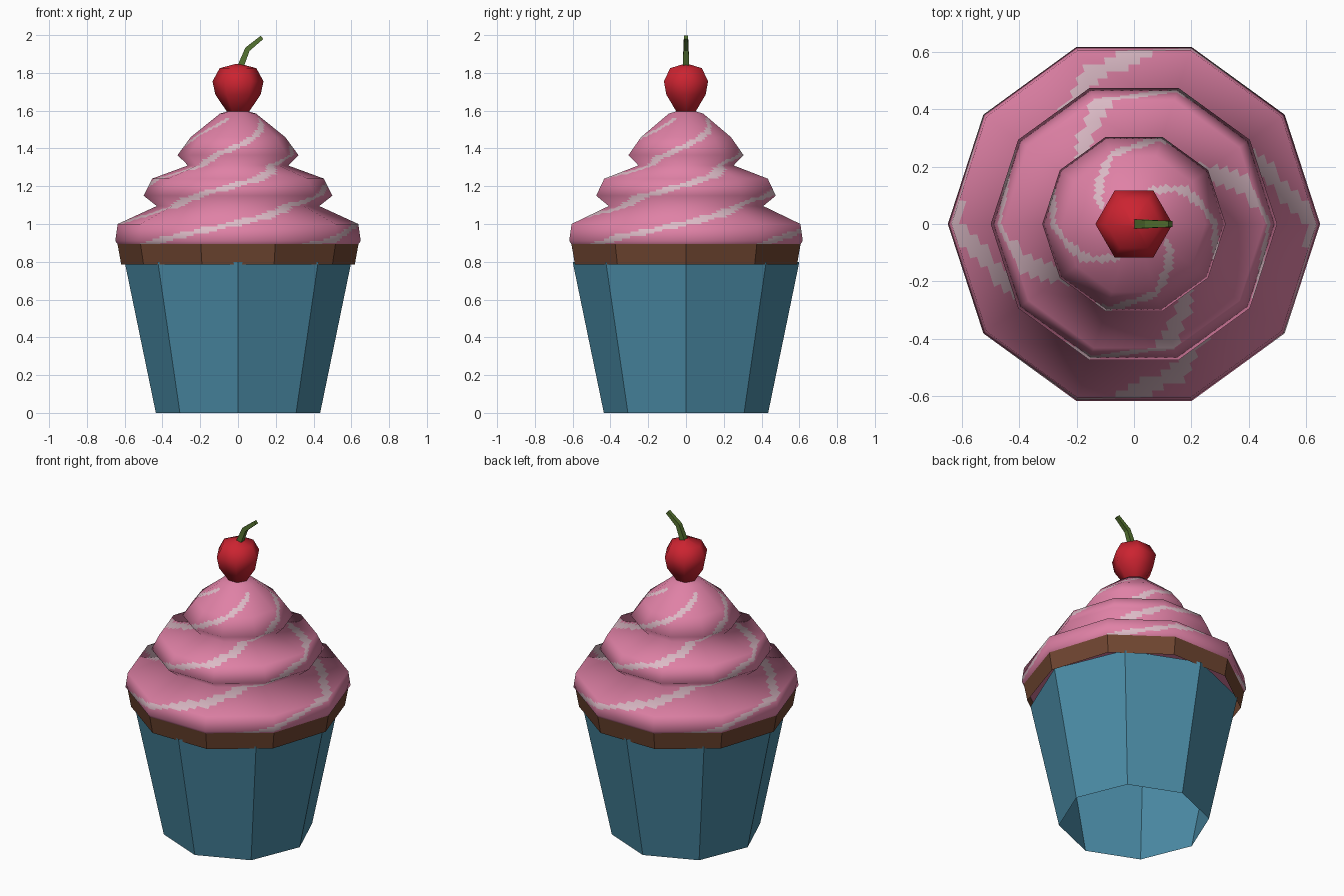
import bpy, bmesh, math
from mathutils import Vector

if "Cube" in bpy.data.objects:
    bpy.data.objects.remove(bpy.data.objects["Cube"])


def material(name, rgb):
    m = bpy.data.materials.new(name)
    m.diffuse_color = (*rgb, 1)
    m.use_nodes = True
    m.node_tree.nodes["Principled BSDF"].inputs["Base Color"].default_value = m.diffuse_color
    return m


BLUE = material("wrapper blue", (0.07, 0.26, 0.38))
BROWN = material("cake brown", (0.16, 0.06, 0.03))
PINK = material("frosting pink", (0.74, 0.22, 0.38))
PALE = material("pale streak", (0.72, 0.50, 0.57))
RED = material("cherry red", (0.60, 0.017, 0.03))
GREEN = material("stem green", (0.09, 0.17, 0.03))


def loft(name, rings, mats, cap_start=False, cap_end=False, smooth=False, rule=None):
    """Skin a list of closed rings of points; rule(u, v) picks the material."""
    bm = bmesh.new()
    loops = [[bm.verts.new(p) for p in ring] for ring in rings]
    n = len(loops[0])
    for j in range(len(loops) - 1):
        for i in range(n):
            k = (i + 1) % n
            f = bm.faces.new((loops[j][i], loops[j][k], loops[j + 1][k], loops[j + 1][i]))
            f.smooth = smooth
            if rule:
                f.material_index = rule(i, j)
    if cap_start:
        bm.faces.new(loops[0][::-1])
    if cap_end:
        bm.faces.new(loops[-1])
    me = bpy.data.meshes.new(name)
    bm.to_mesh(me)
    bm.free()
    for m in mats:
        me.materials.append(m)
    ob = bpy.data.objects.new(name, me)
    bpy.context.collection.objects.link(ob)
    return ob


def polygon(r, z, sides, sub=1):
    """Regular polygon with each side cut into sub pieces."""
    corners = [Vector((r * math.cos(math.tau * i / sides), r * math.sin(math.tau * i / sides), z))
               for i in range(sides)]
    return [corners[i].lerp(corners[(i + 1) % sides], s / sub)
            for i in range(sides) for s in range(sub)]


# paper wrapper: open eight-sided cone
loft("wrapper", [polygon(0.435, 0, 8), polygon(0.60, 0.80, 8)], [BLUE])

# cake edge: open ten-sided band
loft("cake_rim", [polygon(0.618, 0.785, 10), polygon(0.638, 0.895, 10)], [BROWN])

# frosting: three piped tiers, finely cut so the spiral streaks can be coloured
profile = [(0.635, 0.89), (0.65, 0.91), (0.637, 1.0), (0.43, 1.095), (0.50, 1.15),
           (0.455, 1.24), (0.265, 1.31), (0.32, 1.365), (0.25, 1.46), (0.095, 1.585), (0.02, 1.605)]
# profile normals, used to shade the tiers smoothly
seg_n = [Vector((b[1] - a[1], a[0] - b[0])).normalized() for a, b in zip(profile, profile[1:])]
pt_n = [(a + b).normalized() for a, b in zip([seg_n[0]] + seg_n, seg_n + [seg_n[-1]])]
levels, level_n = [], []
for k in range(len(profile) - 1):
    a, b = Vector(profile[k]), Vector(profile[k + 1])
    steps = max(1, round(abs(b.y - a.y) / 0.012))
    for s in range(steps):
        levels.append(a.lerp(b, s / steps))
        level_n.append(pt_n[k].lerp(pt_n[k + 1], s / steps).normalized())
levels.append(Vector(profile[-1]))
level_n.append(pt_n[-1])
SUB = 9


def streak(i, j):
    angle = 360 * (i + 0.5) / (10 * SUB)
    z = (levels[j].y + levels[j + 1].y) / 2
    off = (angle + 130 - 440 * (z - 0.915) + 45) % 90 - 45
    return 1 if abs(off) < 6.5 and z < 1.56 else 0


frosting = loft("frosting", [polygon(p.x, p.y, 10, SUB) for p in levels], [PINK, PALE],
                cap_start=True, cap_end=True, smooth=True, rule=streak)
normals = []
me = frosting.data
for poly in me.polygons:
    for v in poly.vertices:
        if len(poly.vertices) > 4:
            normals.append(poly.normal.copy())
        else:
            co, n = me.vertices[v].co, level_n[v // (10 * SUB)]
            t = math.atan2(co.y, co.x)
            normals.append(Vector((n.x * math.cos(t), n.x * math.sin(t), n.y)))
me.normals_split_custom_set(normals)

# cherry: six-sided rounded body
cherry = [(0.02, 1.58), (0.06, 1.597), (0.12, 1.685), (0.135, 1.755), (0.097, 1.825), (0.01, 1.848)]
loft("cherry", [polygon(r, z, 6) for r, z in cherry], [RED], True, True, smooth=True)

# stem: bent tapering square tube
path = [(0.008, 1.82, 0.017, 20), (0.05, 1.925, 0.014, 38), (0.127, 1.988, 0.011, 52)]
rings = []
for x, z, r, lean in path:
    c, s = math.cos(math.radians(lean)), math.sin(math.radians(lean))
    rings.append([(x + a * r * c, b * r, z - a * r * s)
                  for a, b in ((1, -1), (1, 1), (-1, 1), (-1, -1))])
loft("stem", rings, [GREEN], True, True)
